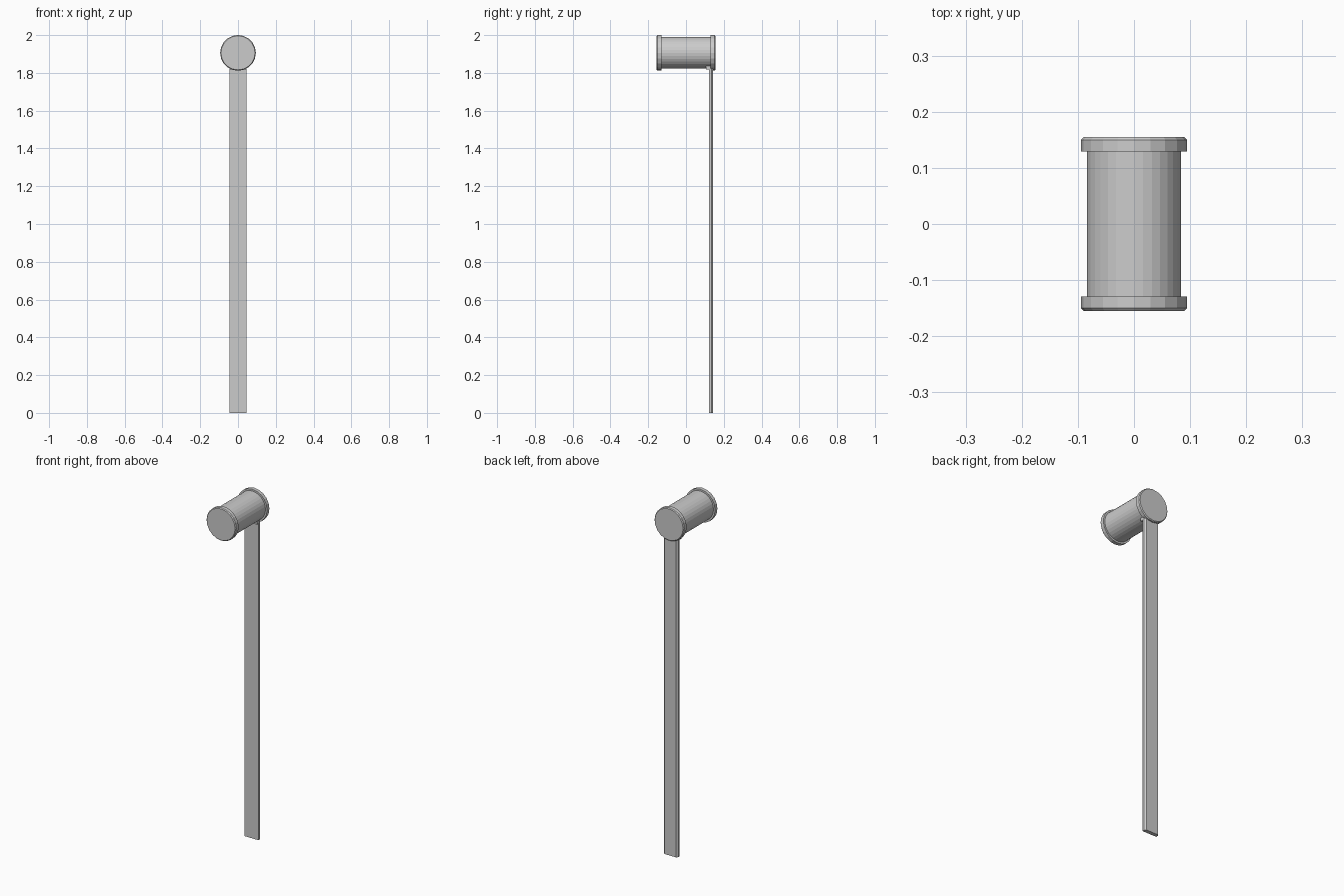
import bpy, bmesh, math

if "Cube" in bpy.data.objects:
    bpy.data.objects.remove(bpy.data.objects["Cube"])


def make_object(name, bm):
    bmesh.ops.recalc_face_normals(bm, faces=bm.faces)
    mesh = bpy.data.meshes.new(name)
    bm.to_mesh(mesh)
    bm.free()
    obj = bpy.data.objects.new(name, mesh)
    bpy.context.collection.objects.link(obj)
    return obj


def lathe_y(name, profile, sides, z):
    """Closed turned solid along y from (y, radius) rings."""
    bm = bmesh.new()
    rings = []
    for y, r in profile:
        rings.append([bm.verts.new((r * math.cos(2 * math.pi * i / sides), y,
                                    z + r * math.sin(2 * math.pi * i / sides)))
                      for i in range(sides)])
    for a, b in zip(rings, rings[1:]):
        for i in range(sides):
            j = (i + 1) % sides
            bm.faces.new((a[i], a[j], b[j], b[i]))
    bm.faces.new(rings[0])
    bm.faces.new(rings[-1])
    return make_object(name, bm)


def prism_z(name, section, z0, z1):
    """Extrude an (x, y) section between two heights."""
    bm = bmesh.new()
    low = [bm.verts.new((x, y, z0)) for x, y in section]
    high = [bm.verts.new((x, y, z1)) for x, y in section]
    n = len(section)
    for i in range(n):
        j = (i + 1) % n
        bm.faces.new((low[i], low[j], high[j], high[i]))
    bm.faces.new(low)
    bm.faces.new(high)
    return make_object(name, bm)


Z = 1.906

# Rolled body
lathe_y("roll_body", [(-0.14, 0.084), (0.14, 0.084)], 32, Z)

# End rims with a small outer chamfer
for name, s in (("front_rim", -1), ("back_rim", 1)):
    lathe_y(name, [(s * 0.129, 0.0945), (s * 0.150, 0.0945), (s * 0.155, 0.090)], 20, Z)

# Long hanging strip, chamfered along its back edges
prism_z("hanging_strip", [(-0.045, 0.121), (0.045, 0.121), (0.045, 0.134),
                          (0.037, 0.143), (-0.037, 0.143), (-0.045, 0.134)], 0, 1.84)

# Short tab where the strip enters the roll
prism_z("strip_tab", [(-0.045, 0.106), (0.045, 0.106), (0.045, 0.135), (-0.045, 0.135)],
        1.818, 1.84)
